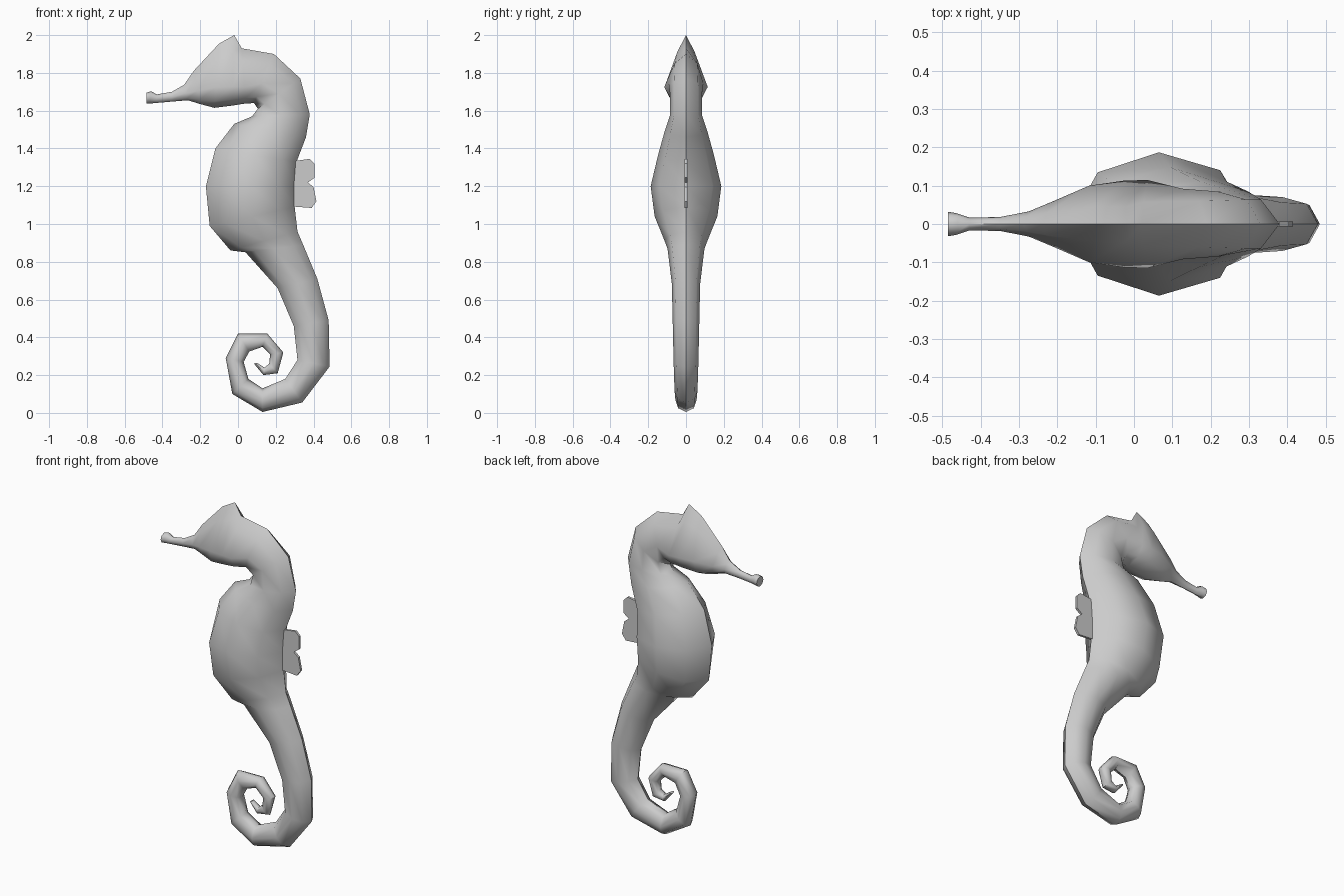
import bpy, bmesh, math


def finish(name, bm, angle):
    bmesh.ops.recalc_face_normals(bm, faces=bm.faces)
    mesh = bpy.data.meshes.new(name)
    bm.to_mesh(mesh)
    bm.free()
    ob = bpy.data.objects.new(name, mesh)
    bpy.context.collection.objects.link(ob)
    bpy.ops.object.select_all(action='DESELECT')
    bpy.context.view_layer.objects.active = ob
    ob.select_set(True)
    bpy.ops.object.shade_smooth_by_angle(angle=math.radians(angle))
    return ob


def section(ox, oz, ix, iz, w, side=0.5, bulge=0.75):
    """Eight-sided ring from the outer (back) point to the inner (belly) point."""
    half = [(0, 0), (side * 0.32, w * bulge), (side, w),
            (1 - (1 - side) * 0.32, w * 0.72), (1, 0)]
    ring = half + [(t, -y) for t, y in half[3:0:-1]]
    return [(ox + (ix - ox) * t, y, oz + (iz - oz) * t) for t, y in ring]


# Outer x, z, inner x, z, half width, widest position, upper bulge
head = [
    (-.485, 1.695, -.485, 1.637, .032),
    (-.46, 1.703, -.465, 1.638, .028),
    (-.43, 1.686, -.43, 1.641, .017),
    (-.35, 1.70, -.35, 1.648, .018),
    (-.285, 1.737, -.265, 1.655, .033, .55, .6),
    (-.235, 1.81, -.20, 1.635, .058, .6, .5),
    (-.10, 1.955, -.125, 1.615, .10, .68, .45),
    (-.02, 2.0, -.03, 1.627, .113, .73, .4),
    (.02, 1.93, .04, 1.638, .115, .7, .5),
    (.19, 1.90, .085, 1.64, .092, .6, .65),
]
body = [
    (.33, 1.77, .105, 1.61, .085),
    (.38, 1.58, .075, 1.57, .085),
    (.36, 1.46, -.02, 1.53, .112),
    (.31, 1.33, -.12, 1.40, .148),
    (.30, 1.20, -.17, 1.20, .187),
    (.30, 1.09, -.15, .99, .166),
    (.315, .96, -.04, .86, .113),
    (.345, .89, .04, .85, .098),
]
tail = [
    (.42, .71, .21, .66), (.48, .49, .295, .46), (.485, .245, .315, .28),
    (.34, .055, .25, .18), (.13, .005, .13, .13), (-.03, .10, .055, .18),
    (-.065, .29, .03, .27), (0, .42, .06, .325), (.155, .42, .13, .35),
    (.24, .32, .17, .31), (.21, .21, .165, .26), (.135, .20, .14, .24),
    (.085, .26, .10, .265),
]
tail = [p + (.075 - .057 * i / (len(tail) - 1),) for i, p in enumerate(tail)]

# Continuous skin from snout to curled tail tip
bm = bmesh.new()
rings = [[bm.verts.new(c) for c in section(*r)] for r in head + body + tail]
for a, b in zip(rings, rings[1:]):
    for i in range(8):
        j = (i + 1) % 8
        bm.faces.new((a[i], a[j], b[j], b[i]))
bm.faces.new(rings[0])
bm.faces.new(rings[-1])
finish("seahorse_body", bm, 50)

# Thin two-lobed fin on the back
outline = [(.26, 1.33), (.31, 1.335), (.38, 1.345), (.405, 1.32), (.405, 1.245),
           (.37, 1.22), (.40, 1.195), (.415, 1.12), (.39, 1.085), (.26, 1.095)]
bm = bmesh.new()
face = bm.faces.new([bm.verts.new((x, -.007, z)) for x, z in outline])
new = bmesh.ops.extrude_face_region(bm, geom=[face])["geom"]
bmesh.ops.translate(bm, vec=(0, .014, 0),
                    verts=[v for v in new if isinstance(v, bmesh.types.BMVert)])
finish("back_fin", bm, 30)
